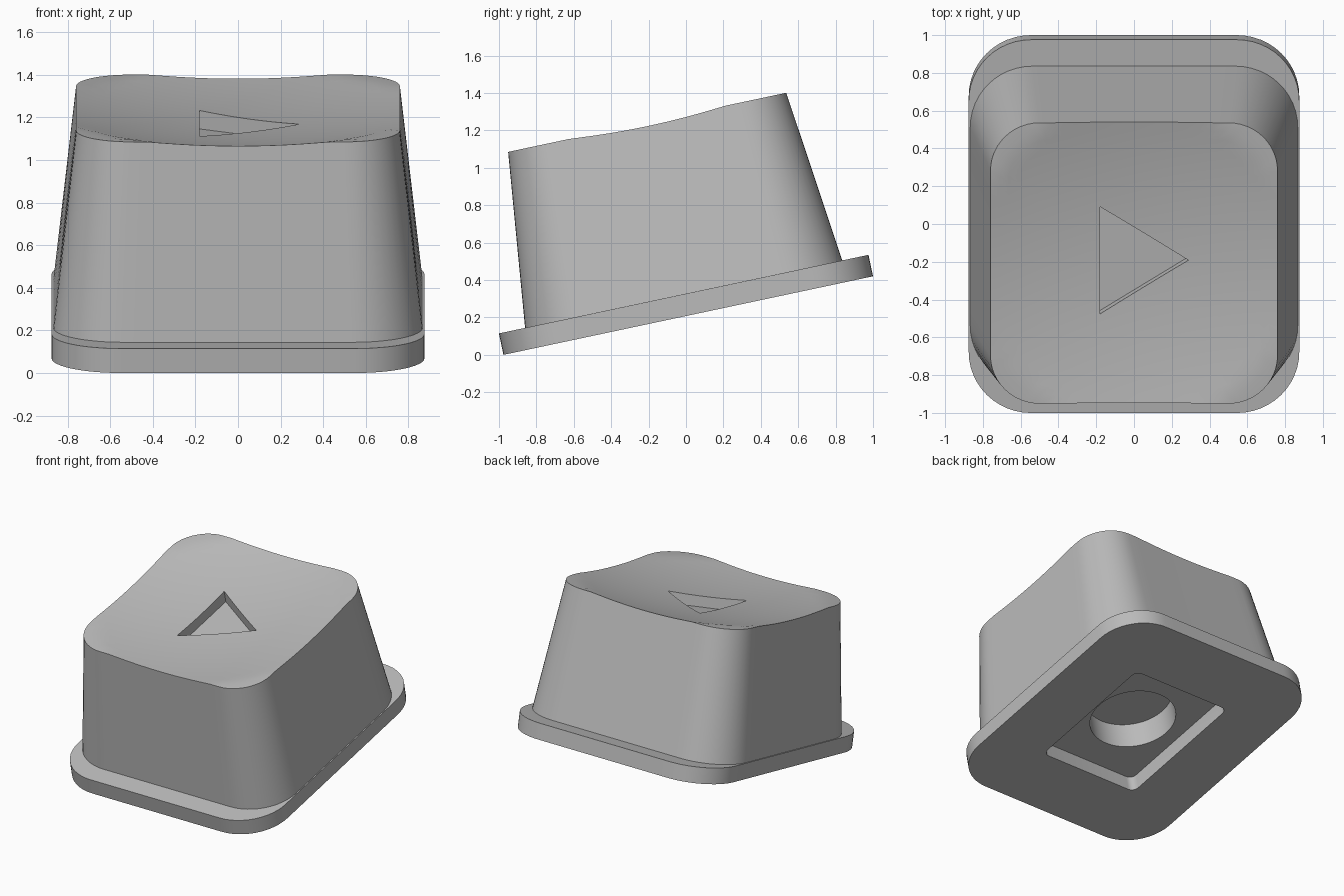
import bpy, bmesh
from math import sin, cos, pi, radians, sqrt
from mathutils import Matrix, Vector

old = bpy.data.objects.get("Cube")
if old:
    bpy.data.objects.remove(old, do_unlink=True)

# Single grey plastic
grey = bpy.data.materials.new("mid_grey")
grey.use_nodes = True
colour = (0.5, 0.5, 0.5, 1)
grey.diffuse_color = colour
grey.node_tree.nodes["Principled BSDF"].inputs["Base Color"].default_value = colour

# Everything is modelled upright, then tilted with the mounting plate
TILT = Matrix.Translation((0, 0.012, 0.21)) @ Matrix.Rotation(radians(12), 4, "X")
PLATE = 0.117
TOP = 1.056
DISH_RIM, DISH_RADIUS = 0.868, 4.4


def rounded_rect(hx, hy, r, arc=12, side=14):
    """Outline points with divided corners and straight sides."""
    pts = []
    for k, (sx, sy) in enumerate([(1, 1), (-1, 1), (-1, -1), (1, -1)]):
        centre = Vector((sx * (hx - r), sy * (hy - r)))
        for i in range(arc + 1):
            a = (k + i / arc) * pi / 2
            pts.append(centre + r * Vector((cos(a), sin(a))))
    out = []
    for i, p in enumerate(pts):
        out.append(p)
        if i % (arc + 1) == arc:
            q = pts[(i + 1) % len(pts)]
            out += [p.lerp(q, j / side) for j in range(1, side)]
    return out


def loft(name, rings, tip=None):
    """Skin a stack of rings; close with flat caps or a central tip."""
    bm = bmesh.new()
    loops = [[bm.verts.new(p) for p in ring] for ring in rings]
    n = len(loops[0])
    for a, b in zip(loops, loops[1:]):
        for i in range(n):
            j = (i + 1) % n
            bm.faces.new((a[i], a[j], b[j], b[i]))
    bm.faces.new(loops[0][::-1])
    if tip is None:
        bm.faces.new(loops[-1])
    else:
        t = bm.verts.new(tip)
        for i in range(n):
            bm.faces.new((loops[-1][i], loops[-1][(i + 1) % n], t))
    bmesh.ops.recalc_face_normals(bm, faces=bm.faces)
    mesh = bpy.data.meshes.new(name)
    bm.to_mesh(mesh)
    bm.free()
    mesh.materials.append(grey)
    obj = bpy.data.objects.new(name, mesh)
    bpy.context.collection.objects.link(obj)
    return obj


def prism(name, outline, low, high):
    return loft(name, [[(p[0], p[1], z) for p in outline] for z in (low, high)])


def carve(obj, cutter):
    """Subtract the cutter, keep the result, discard the cutter."""
    cutter.hide_render = True
    mod = obj.modifiers.new("cut", "BOOLEAN")
    mod.operation, mod.solver, mod.object = "DIFFERENCE", "EXACT", cutter
    bpy.context.view_layer.update()
    graph = bpy.context.evaluated_depsgraph_get()
    mesh = bpy.data.meshes.new_from_object(obj.evaluated_get(graph))
    obj.modifiers.clear()
    obj.data = mesh
    bpy.data.objects.remove(cutter, do_unlink=True)


def dish(p):
    """Shallow spherical hollow with flat corners."""
    d2 = min(p.length_squared, DISH_RIM ** 2)
    return TOP - (DISH_RIM ** 2 - d2) / (2 * DISH_RADIUS)


# Tapered button body with a dished top
base = rounded_rect(0.867, 0.867, 0.33)
crown = rounded_rect(0.76, 0.76, 0.26)
rings = [[(p.x, p.y, PLATE) for p in base]]
STEPS = 16
for s in range(STEPS, 0, -1):
    rings.append([(p.x, p.y, dish(p)) for p in (q * s / STEPS for q in crown)])
body = loft("button_body", rings, (0, 0, dish(Vector((0, 0)))))

# Engraved triangle on top
triangle = [(-0.18, -0.29), (0.288, 0), (-0.18, 0.29)]
carve(body, prism("triangle_cutter", triangle, 0.895, 1.3))

# Round socket underneath
circle = [(0.305 * cos(i * pi / 32), 0.305 * sin(i * pi / 32)) for i in range(64)]
carve(body, prism("socket_cutter", circle, -0.1, PLATE + 0.2))

# Mounting plate with a rectangular opening
plate = prism("base_plate", rounded_rect(0.875, 1.01, 0.33), 0, PLATE)
carve(plate, prism("opening_cutter", rounded_rect(0.415, 0.52, 0.05, 6, 1), -0.1, 0.3))

for obj in (body, plate):
    obj.matrix_world = TILT
    bpy.ops.object.select_all(action="DESELECT")
    obj.select_set(True)
    bpy.context.view_layer.objects.active = obj
    bpy.ops.object.shade_smooth_by_angle(angle=radians(30))
